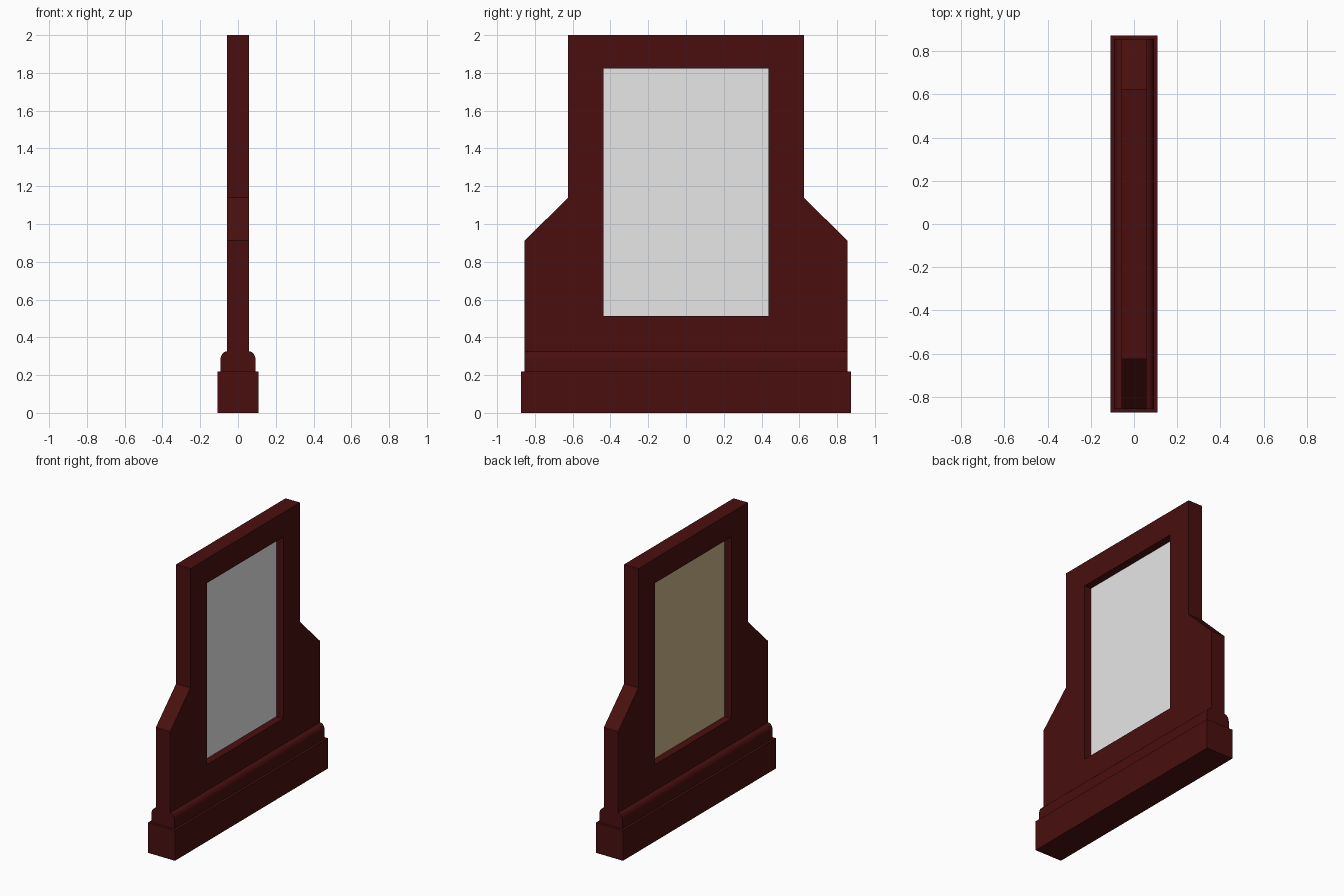
import bpy, bmesh, math
from mathutils import Vector

if "Cube" in bpy.data.objects:
    bpy.data.objects.remove(bpy.data.objects["Cube"])


def material(name, rgb):
    m = bpy.data.materials.new(name)
    m.diffuse_color = (*rgb, 1.0)
    m.use_nodes = True
    m.node_tree.nodes["Principled BSDF"].inputs["Base Color"].default_value = m.diffuse_color
    return m


WOOD = material("dark_red_wood", (0.068, 0.0048, 0.0048))
GREY = material("light_grey_glass", (0.80, 0.80, 0.80))
TAN = material("tan_backing", (0.60, 0.456, 0.254))


def finish(name, bm, mats):
    bmesh.ops.recalc_face_normals(bm, faces=bm.faces)
    me = bpy.data.meshes.new(name)
    bm.to_mesh(me)
    bm.free()
    for m in mats:
        me.materials.append(m)
    ob = bpy.data.objects.new(name, me)
    bpy.context.collection.objects.link(ob)
    return ob


def box(name, sx, sy, z0, z1, mats):
    bm = bmesh.new()
    bmesh.ops.create_cube(bm, size=1.0)
    for v in bm.verts:
        v.co = Vector((v.co.x * sx, v.co.y * sy, z0 + (v.co.z + 0.5) * (z1 - z0)))
    return finish(name, bm, mats)


def extrude_loops(name, loops, offset, mats):
    """Fill closed loops (inner loops become holes) and extrude by offset."""
    bm = bmesh.new()
    edges = []
    for loop in loops:
        vs = [bm.verts.new(p) for p in loop]
        edges += [bm.edges.new((vs[i - 1], vs[i])) for i in range(len(vs))]
    if len(loops) == 1:
        bm.faces.new(vs)
    else:
        bmesh.ops.triangle_fill(bm, edges=edges, use_beauty=True,
                                normal=Vector(offset).normalized())
    ext = bmesh.ops.extrude_face_region(bm, geom=bm.faces[:], use_keep_orig=True)
    moved = [g for g in ext["geom"] if isinstance(g, bmesh.types.BMVert)]
    bmesh.ops.translate(bm, verts=moved, vec=offset)
    return finish(name, bm, mats)


T = 0.057            # half thickness of the panel
BASE_TOP, TRIM_TOP = 0.218, 0.326

# Base plinth
box("base_plinth", 0.216, 1.746, 0.0, BASE_TOP, [WOOD])

# Rounded trim above the plinth, extruded along y
r_x, r_z, half = 0.035, 0.042, 0.092
right = [(half, BASE_TOP)]
for i in range(9):
    a = math.pi / 2 * i / 8
    right.append((half - r_x + r_x * math.cos(a), TRIM_TOP - r_z + r_z * math.sin(a)))
profile = right + [(-x, z) for x, z in reversed(right)]
trim = extrude_loops("rounded_trim", [[(x, -0.855, z) for x, z in profile]],
                     (0, 1.71, 0), [WOOD])
bpy.context.view_layer.objects.active = trim
trim.select_set(True)
bpy.ops.object.shade_smooth_by_angle(angle=math.radians(30))

# Shouldered panel with a rectangular window opening
side = [(0.855, TRIM_TOP), (0.855, 0.912), (0.624, 1.139), (0.624, 2.0)]
outline = side + [(-y, z) for y, z in reversed(side)]
W, W0, W1 = 0.436, 0.513, 1.823
window = [(W, W0), (W, W1), (-W, W1), (-W, W0)]
extrude_loops("framed_panel",
              [[(-T, y, z) for y, z in loop] for loop in (outline, window)],
              (2 * T, 0, 0), [WOOD])

# Thin pane in the middle: grey on the +x side, tan on the -x side
pane = box("window_pane", 0.004, 2 * W, W0, W1, [GREY, TAN])
for p in pane.data.polygons:
    p.material_index = 1 if p.normal.x < -0.5 else 0
